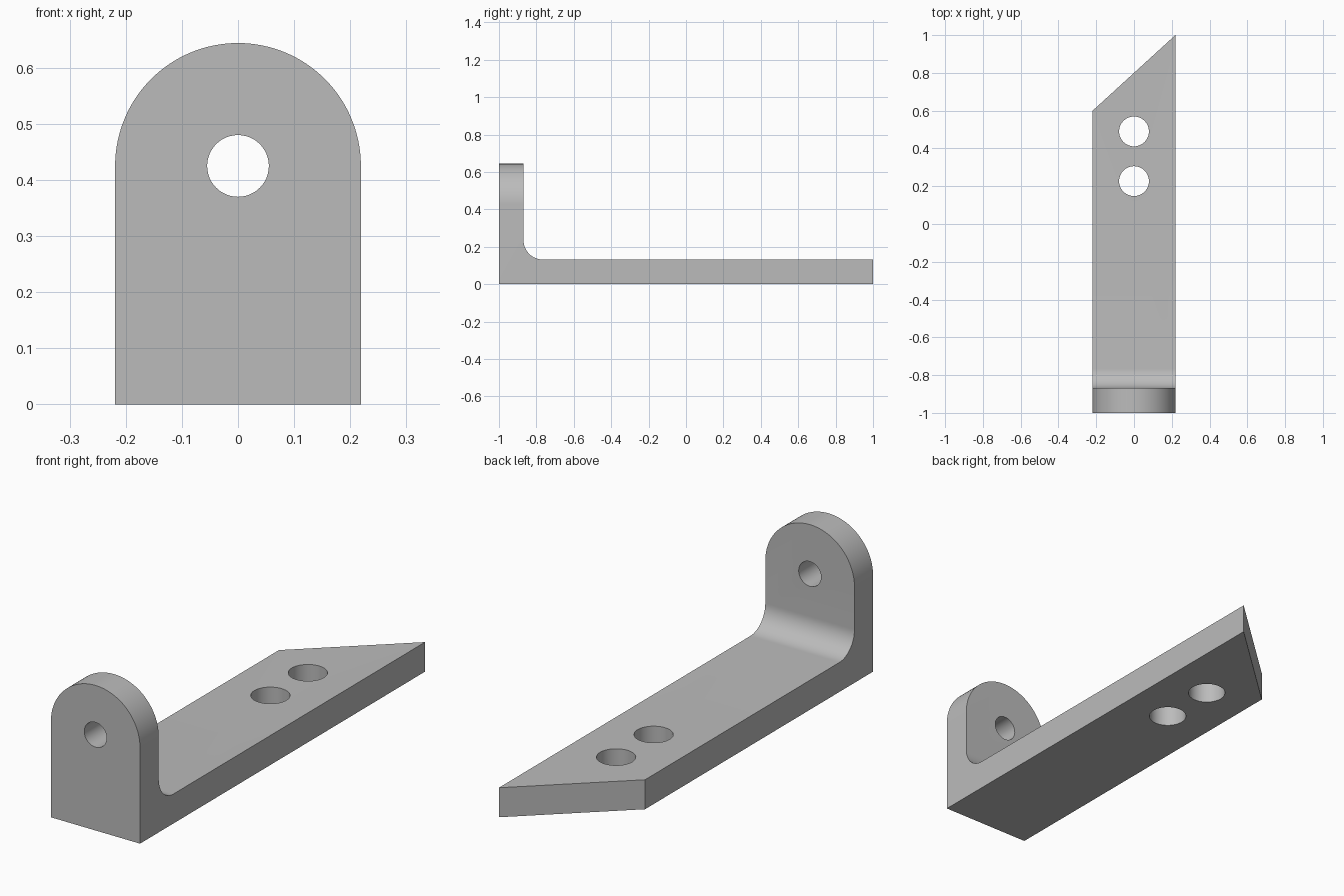
import bpy
import bmesh
from math import cos, sin, pi, radians

if "Cube" in bpy.data.objects:
    bpy.data.objects.remove(bpy.data.objects["Cube"], do_unlink=True)

HALF_W = 0.219     # half width of the strip
THICK = 0.131      # plate thickness
FILLET = 0.105     # inner bend radius
EYE_Z = 0.425      # centre of the rounded top
SLOPE = 0.4 / (2 * HALF_W)


def arc(cx, cy, r, start, end, steps):
    angles = [radians(start + (end - start) * i / steps) for i in range(steps + 1)]
    return [(cx + r * cos(a), cy + r * sin(a)) for a in angles]


def prism(name, outline, place, low, high):
    """Extrude a 2D outline from low to high; place maps (u, v, depth) to xyz."""
    bm = bmesh.new()
    rings = [[bm.verts.new(place(u, v, d)) for u, v in outline] for d in (low, high)]
    n = len(outline)
    for ring in rings:
        bm.faces.new(ring)
    for i in range(n):
        j = (i + 1) % n
        bm.faces.new((rings[0][i], rings[0][j], rings[1][j], rings[1][i]))
    bmesh.ops.recalc_face_normals(bm, faces=bm.faces)
    mesh = bpy.data.meshes.new(name)
    bm.to_mesh(mesh)
    bm.free()
    obj = bpy.data.objects.new(name, mesh)
    bpy.context.collection.objects.link(obj)
    return obj


def along_x(u, v, d):
    return (d, u, v)


def along_y(u, v, d):
    return (u, d, v)


def along_z(u, v, d):
    return (u, v, d)


# L-shaped side profile with a rounded inner bend
bend = arc(-1 + THICK + FILLET, THICK + FILLET, FILLET, 270, 180, 16)
side = [(-1, 0), (1.2, 0), (1.2, THICK)] + bend + [(-1 + THICK, 0.8), (-1, 0.8)]
bracket = prism("angle_bracket", side, along_x, -0.4, 0.4)

# Rounded-top front outline and mitred plan outline
arch = [(-HALF_W, -0.2), (HALF_W, -0.2)] + arc(0, EYE_Z, HALF_W, 0, 180, 64)
plan = [(-0.3, -1.2), (0.3, -1.2), (0.3, 0.8 + 0.3 * SLOPE), (-0.3, 0.8 - 0.3 * SLOPE)]
cuts = [
    (prism("arch_trim", arch, along_y, -1.3, 1.3), "INTERSECT"),
    (prism("mitre_trim", plan, along_z, -0.3, 0.9), "INTERSECT"),
]

# Upright eye hole and two mounting holes
eye = arc(0, EYE_Z, 0.055, 0, 352.5, 47)
cuts.append((prism("eye_hole", eye, along_y, -1.1, -0.7), "DIFFERENCE"))
for y in (0.227, 0.49):
    hole = arc(0, y, 0.079, 0, 352.5, 47)
    cuts.append((prism("mounting_hole", hole, along_z, -0.1, 0.3), "DIFFERENCE"))

bpy.ops.object.select_all(action="DESELECT")
bpy.context.view_layer.objects.active = bracket
bracket.select_set(True)
for cutter, operation in cuts:
    cutter.hide_render = True
    mod = bracket.modifiers.new(cutter.name, "BOOLEAN")
    mod.operation = operation
    mod.solver = "EXACT"
    mod.object = cutter
    bpy.ops.object.modifier_apply(modifier=mod.name)
    bpy.data.objects.remove(cutter, do_unlink=True)

# Plain grey metal
grey = bpy.data.materials.new("plain grey")
grey.use_nodes = True
colour = (0.5, 0.5, 0.5, 1)
grey.diffuse_color = colour
grey.node_tree.nodes["Principled BSDF"].inputs["Base Color"].default_value = colour
bracket.data.materials.clear()
bracket.data.materials.append(grey)
bpy.ops.object.shade_smooth_by_angle(angle=radians(30))
